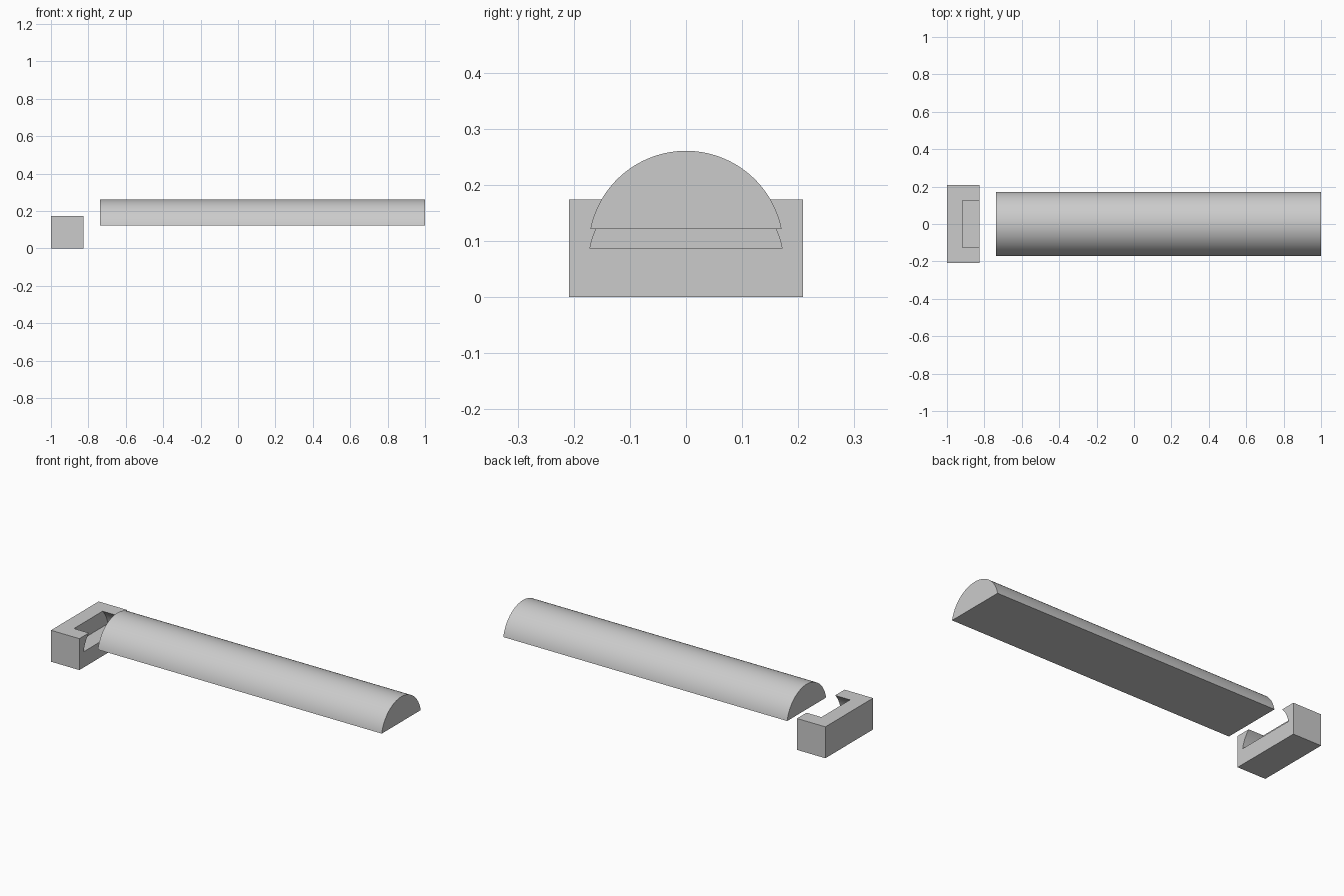
import bpy
import bmesh
from math import asin, cos, sin, pi

cube = bpy.data.objects.get("Cube")
if cube:
    bpy.data.objects.remove(cube, do_unlink=True)

U = 1 / 115  # one design unit

grey = bpy.data.materials.new("plain grey")
grey.use_nodes = True
colour = (0.6, 0.6, 0.6, 1)
grey.diffuse_color = colour
grey.node_tree.nodes["Principled BSDF"].inputs["Base Color"].default_value = colour


def arc(radius, centre, low, high=None, steps=64):
    """Circle arc in (y, z) from height low on one side over to the other, optionally capped."""
    start = asin((low - centre) / radius)
    if high is None:
        angles = [start + (pi - 2 * start) * i / steps for i in range(steps + 1)]
    else:
        end = asin((high - centre) / radius)
        side = [start + (end - start) * i / 20 for i in range(21)]
        angles = side + [pi - a for a in reversed(side)]
    return [(radius * cos(a), centre + radius * sin(a)) for a in angles]


def extrude_x(name, profile, x0, x1):
    """Solid made by sweeping a (y, z) profile along x."""
    bm = bmesh.new()
    face = bm.faces.new([bm.verts.new((x0, y * U, z * U)) for y, z in profile])
    swept = bmesh.ops.extrude_face_region(bm, geom=[face])["geom"]
    verts = [v for v in swept if isinstance(v, bmesh.types.BMVert)]
    bmesh.ops.translate(bm, verts=verts, vec=(x1 - x0, 0, 0))
    bmesh.ops.recalc_face_normals(bm, faces=bm.faces)
    mesh = bpy.data.meshes.new(name)
    bm.to_mesh(mesh)
    bm.free()
    mesh.materials.append(grey)
    obj = bpy.data.objects.new(name, mesh)
    bpy.context.collection.objects.link(obj)
    bpy.ops.object.select_all(action="DESELECT")
    obj.select_set(True)
    bpy.context.view_layer.objects.active = obj
    bpy.ops.object.shade_smooth_by_angle(angle=0.5)
    return obj


# Long half-round bar with a flat underside
extrude_x("half_round_bar", arc(20, 10, 14), -1 + 30 * U, 1)

# End block: solid back wall, then a front half with a dovetail-like socket
split = -1 + 9.5 * U
front = -1 + 20 * U
socket = arc(20.1, 6, 10, 20)
right_half = [p for p in socket if p[0] > 0]
left_half = [p for p in socket if p[0] < 0]
outline = ([(-24, 0), (24, 0), (24, 20)] + right_half[::-1]
           + left_half[::-1] + [(-24, 20)])
block = extrude_x("end_block", outline, split, front)

# Extend the block backwards behind the socket with a full-width wall
bm = bmesh.new()
bm.from_mesh(block.data)
back_face = [f for f in bm.faces if f.calc_center_median().x < split + 1e-5]
bmesh.ops.delete(bm, geom=back_face, context="FACES_ONLY")
rim = [v for v in bm.verts if v.co.x < split + 1e-5]


def find(y, z):
    return min(rim, key=lambda v: (v.co.y - y * U) ** 2 + (v.co.z - z * U) ** 2)


# Socket end wall
bm.faces.new([find(y, z) for y, z in socket])
corners = [find(y, z) for y, z in ((-24, 0), (24, 0), (24, 20), (-24, 20))]
rear = [bm.verts.new((-1, v.co.y, v.co.z)) for v in corners]
bm.faces.new(rear)
for i in range(3):
    if i != 2:
        bm.faces.new([corners[i], corners[i + 1], rear[i + 1], rear[i]])
bm.faces.new([corners[3], corners[0], rear[0], rear[3]])
lips = [find(*right_half[-1]), find(*left_half[0])]
bm.faces.new([rear[3], rear[2], corners[2], lips[0], lips[1], corners[3]])
bmesh.ops.dissolve_limit(bm, angle_limit=0.001, verts=bm.verts, edges=bm.edges)
bmesh.ops.recalc_face_normals(bm, faces=bm.faces)
bm.to_mesh(block.data)
bm.free()
bpy.context.view_layer.update()
